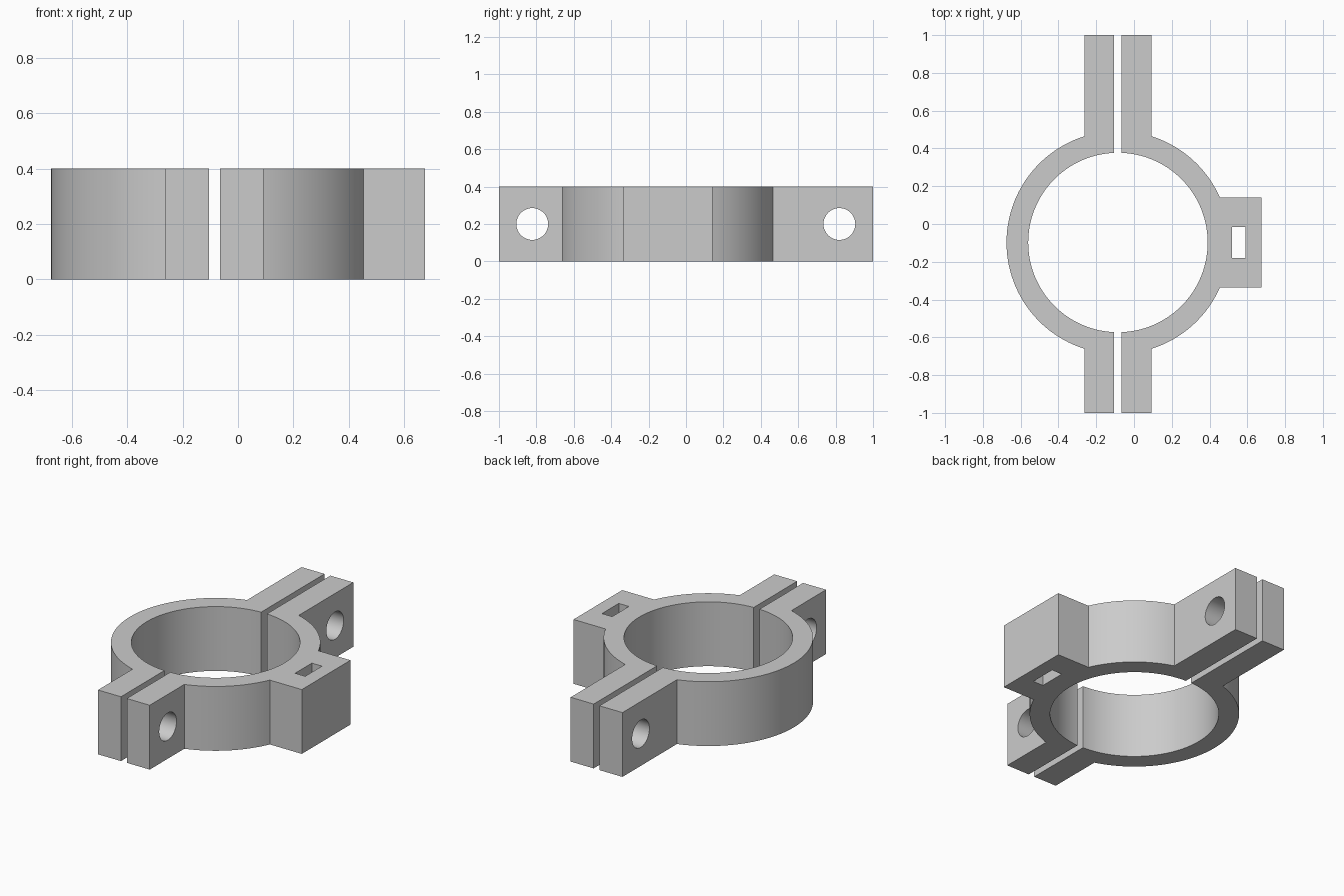
import bpy
import bmesh
from math import sqrt, atan2, cos, sin, pi
from mathutils import Matrix

if "Cube" in bpy.data.objects:
    bpy.data.objects.remove(bpy.data.objects["Cube"], do_unlink=True)

CX, CY = -0.085, -0.098          # ring centre
R_OUT, R_IN, HEIGHT = 0.59, 0.475, 0.4
GAP, TAB = 0.02, 0.178           # half gap and tab face, from the split plane
Y_BACK, Y_FRONT = 1 - CY, -1 - CY
BLOCK_X, BLOCK_Y = 0.76, 0.239   # side block reach and half width

grey = bpy.data.materials.new("light_grey")
grey.use_nodes = True
colour = (0.6, 0.6, 0.6, 1)
grey.diffuse_color = colour
grey.node_tree.nodes["Principled BSDF"].inputs["Base Color"].default_value = colour


def arc(r, a, b, n):
    return [(r * cos(a + (b - a) * i / n), r * sin(a + (b - a) * i / n))
            for i in range(n + 1)]


def clamp_half(name, side, block):
    """Extrude one half of the clamp; side is +1 or -1 along x."""
    a_tab = atan2(sqrt(R_OUT**2 - TAB**2), TAB)
    a_gap = atan2(sqrt(R_IN**2 - GAP**2), GAP)
    pts = [(GAP, Y_FRONT), (TAB, Y_FRONT)]
    if block:
        a_blk = atan2(BLOCK_Y, sqrt(R_OUT**2 - BLOCK_Y**2))
        pts += arc(R_OUT, -a_tab, -a_blk, 24)
        pts += [(BLOCK_X, -BLOCK_Y), (BLOCK_X, BLOCK_Y)]
        pts += arc(R_OUT, a_blk, a_tab, 24)
    else:
        pts += arc(R_OUT, -a_tab, a_tab, 64)
    pts += [(TAB, Y_BACK), (GAP, Y_BACK)]
    pts += arc(R_IN, a_gap, -a_gap, 72)

    bm = bmesh.new()
    base = bm.faces.new([bm.verts.new((CX + side * x, CY + y, 0)) for x, y in pts])
    top = bmesh.ops.extrude_face_region(bm, geom=[base])["geom"]
    bmesh.ops.translate(bm, vec=(0, 0, HEIGHT),
                        verts=[v for v in top if isinstance(v, bmesh.types.BMVert)])
    bmesh.ops.recalc_face_normals(bm, faces=bm.faces)
    return make_object(name, bm)


def make_object(name, bm):
    mesh = bpy.data.meshes.new(name)
    bm.to_mesh(mesh)
    bm.free()
    mesh.materials.append(grey)
    obj = bpy.data.objects.new(name, mesh)
    bpy.context.collection.objects.link(obj)
    return obj


def bolt_cutter(y):
    bm = bmesh.new()
    bmesh.ops.create_cone(bm, cap_ends=True, segments=48, radius1=0.085,
                          radius2=0.085, depth=1,
                          matrix=Matrix.Translation((CX, y, HEIGHT / 2))
                          @ Matrix.Rotation(pi / 2, 4, 'Y'))
    return make_object("bolt_cutter", bm)


def slot_cutter():
    bm = bmesh.new()
    bmesh.ops.create_cube(bm, size=1, matrix=Matrix.Translation((0.554, CY, HEIGHT / 2))
                          @ Matrix.Diagonal((0.07, 0.165, 1, 1)))
    return make_object("slot_cutter", bm)


# Two clamp halves, with the block on the left one
halves = [clamp_half("clamp_half_left", 1, True),
          clamp_half("clamp_half_right", -1, False)]

# Bolt holes through the tabs and a strap slot through the block
bolts = [bolt_cutter(y) for y in (-0.822, 0.82)]
slot = slot_cutter()
for half, cutters in zip(halves, (bolts + [slot], bolts)):
    bpy.ops.object.select_all(action='DESELECT')
    bpy.context.view_layer.objects.active = half
    half.select_set(True)
    for cutter in cutters:
        mod = half.modifiers.new("hole", 'BOOLEAN')
        mod.operation = 'DIFFERENCE'
        mod.solver = 'EXACT'
        mod.object = cutter
        bpy.ops.object.modifier_apply(modifier=mod.name)
    bpy.ops.object.shade_smooth_by_angle(angle=pi / 9)

for cutter in bolts + [slot]:
    bpy.data.objects.remove(cutter, do_unlink=True)
